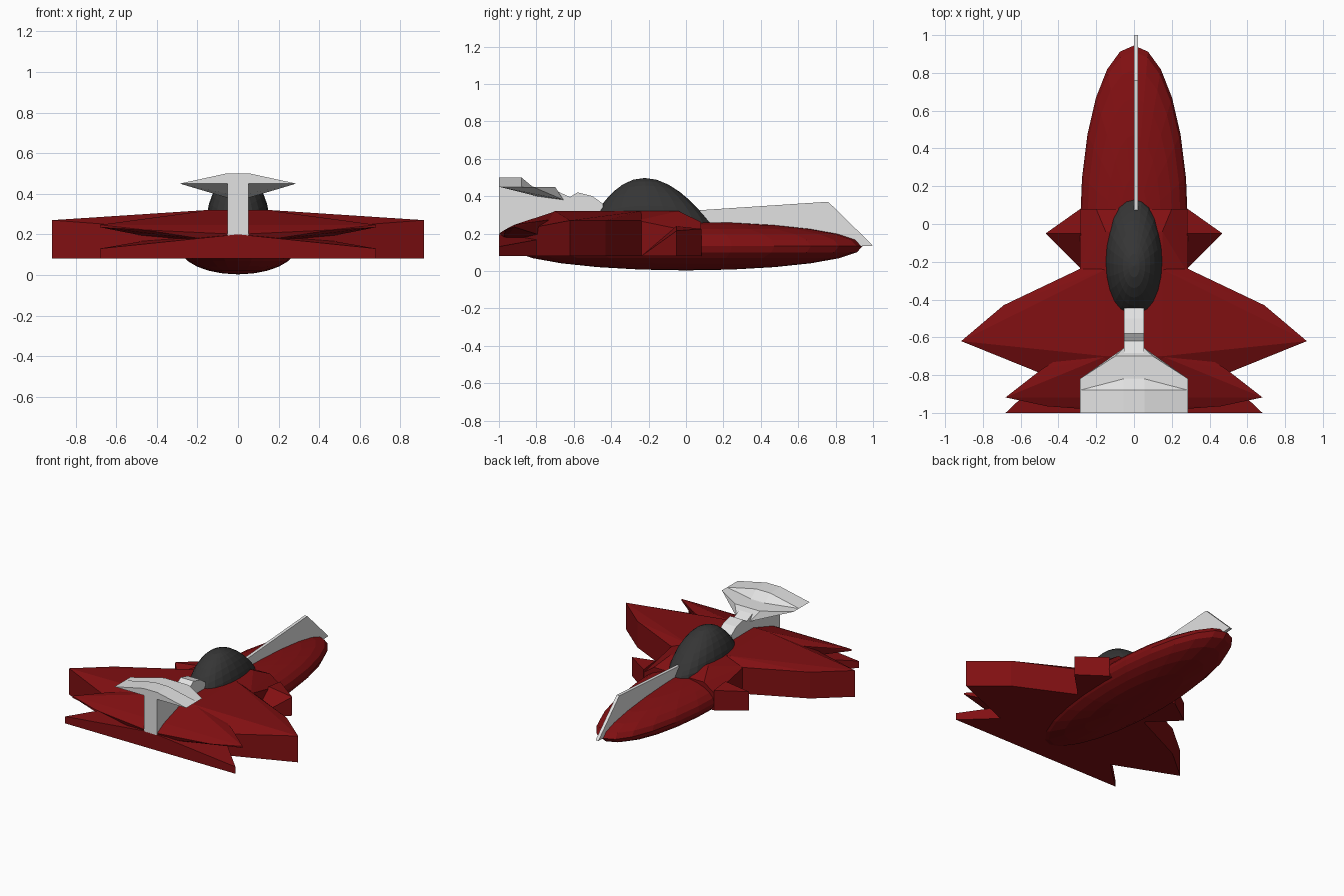
import bpy
import bmesh
import math

cube = bpy.data.objects.get("Cube")
if cube:
    bpy.data.objects.remove(cube, do_unlink=True)


def make_material(name, color):
    mat = bpy.data.materials.new(name)
    mat.use_nodes = True
    mat.diffuse_color = (*color, 1)
    mat.node_tree.nodes["Principled BSDF"].inputs["Base Color"].default_value = (*color, 1)
    return mat


RED = make_material("dark red paint", (0.22, 0.005, 0.006))
GREY = make_material("light grey metal", (0.76, 0.76, 0.76))
BLACK = make_material("black canopy", (0.036, 0.036, 0.036))


def finish(name, bm, mat):
    bmesh.ops.recalc_face_normals(bm, faces=bm.faces)
    mesh = bpy.data.meshes.new(name)
    bm.to_mesh(mesh)
    bm.free()
    mesh.materials.append(mat)
    obj = bpy.data.objects.new(name, mesh)
    bpy.context.collection.objects.link(obj)
    return obj


def solid(name, points, mat, sides=None):
    """Convex solid; mirrored as one piece, or built on one side only."""
    bm = bmesh.new()
    for side in ((1, -1) if sides is None else (sides,)):
        for x, y, z in points:
            bm.verts.new((x * side, y, z))
    bmesh.ops.remove_doubles(bm, verts=bm.verts, dist=0.0001)
    out = bmesh.ops.convex_hull(bm, input=bm.verts)
    loose = {v for v in out["geom_interior"] + out["geom_unused"]
             if isinstance(v, bmesh.types.BMVert)}
    bmesh.ops.delete(bm, geom=list(loose), context="VERTS")
    bmesh.ops.dissolve_limit(bm, angle_limit=0.01, verts=bm.verts, edges=bm.edges)
    return finish(name, bm, mat)


def plate(name, profile, x0, x1, mat):
    """Side profile in (y, z) extruded across x."""
    bm = bmesh.new()
    face = bm.faces.new([bm.verts.new((x0, y, z)) for y, z in profile])
    out = bmesh.ops.extrude_face_region(bm, geom=[face])
    moved = [v for v in out["geom"] if isinstance(v, bmesh.types.BMVert)]
    bmesh.ops.translate(bm, verts=moved, vec=(x1 - x0, 0, 0))
    return finish(name, bm, mat)


def column(x, y, low, high):
    return [(x, y, low), (x, y, high)]


# Long oval fuselage
bm = bmesh.new()
bmesh.ops.create_uvsphere(bm, u_segments=24, v_segments=12, radius=1)
for v in bm.verts:
    v.co = (v.co.x * 0.285, v.co.y * 0.945, 0.133 + v.co.z * 0.13)
finish("fuselage", bm, RED)

# Canopy: oval in plan, with a parabolic side profile leaning backwards
bm = bmesh.new()
bmesh.ops.create_uvsphere(bm, u_segments=24, v_segments=16, radius=1)
for v in bm.verts:
    x, y, z = v.co
    height = 0.24 * z * math.sqrt(max(0, 1 - y * y)) if z > 0 else 0.05 * z
    v.co = (x * 0.155, -0.19 + y * 0.32 - 0.13 * height, 0.257 + height)
finish("canopy", bm, BLACK)

# Raised middle deck
solid("centre_deck",
      column(0.285, 0.08, 0.08, 0.2) + column(0.285, -0.26, 0.08, 0.27)
      + [(0.2, 0.08, 0.262), (0.15, -0.04, 0.32), (0.15, -0.7, 0.32),
         (0.285, -0.6, 0.08)], RED)

# Main wings, with tall leading walls and a lower trailing edge
solid("main_wings",
      column(0.285, -0.237, 0.08, 0.27) + column(0.69, -0.43, 0.08, 0.27)
      + column(0.915, -0.62, 0.08, 0.225) + column(0, -0.99, 0.08, 0.2)
      + [(0.915, -0.62, 0.27), (0.15, -0.24, 0.32), (0.15, -0.7, 0.32)], RED)

# Thin upper tail wings
solid("upper_tail_wings",
      column(0.68, -0.918, 0.235, 0.247)
      + [(0.49, -0.77, 0.268), (0.3, -0.65, 0.285), (0.15, -0.7, 0.318),
         (0.25, -0.65, 0.15), (0, -0.999, 0.2), (0, -0.98, 0.15),
         (0.46, -0.965, 0.222)], RED)

# Low tail slab
solid("lower_tail_wings",
      column(0.68, -1, 0.08, 0.13) + column(0.28, -0.62, 0.08, 0.2)
      + [(0, -1, 0.2)], RED)

# Small side fins with a sloping rear face
for label, side in (("left", 1), ("right", -1)):
    solid("side_fin_" + label,
          column(0.28, 0.083, 0.08, 0.225) + column(0.468, -0.05, 0.08, 0.215)
          + [(0.28, -0.05, 0.24), (0.28, -0.238, 0.08)], RED, side)

# Nose fin
plate("nose_fin",
      [(0.075, 0.14), (0.075, 0.325), (0.76, 0.37), (1, 0.135), (0.9, 0.13)],
      0, 0.022, GREY)

# Tail fin
plate("tail_fin",
      [(-1, 0.19), (-1, 0.47), (-0.72, 0.44), (-0.62, 0.395), (-0.58, 0.42),
       (-0.5, 0.4), (-0.445, 0.36), (-0.445, 0.28), (-0.7, 0.25)],
      -0.052, 0.052, GREY)

# Tail head: flat swept base with a raised rear panel
solid("tail_head_base",
      [(0.287, -1, 0.45), (0.287, -0.82, 0.45), (0.1, -0.7, 0.45),
       (0.052, -0.655, 0.38), (0.052, -0.8, 0.4)], GREY)
solid("tail_head_panel",
      [(0.056, -1, 0.5), (0.056, -0.88, 0.5), (0.056, -0.82, 0.45),
       (0.287, -1, 0.45), (0.287, -0.88, 0.45)], GREY)
